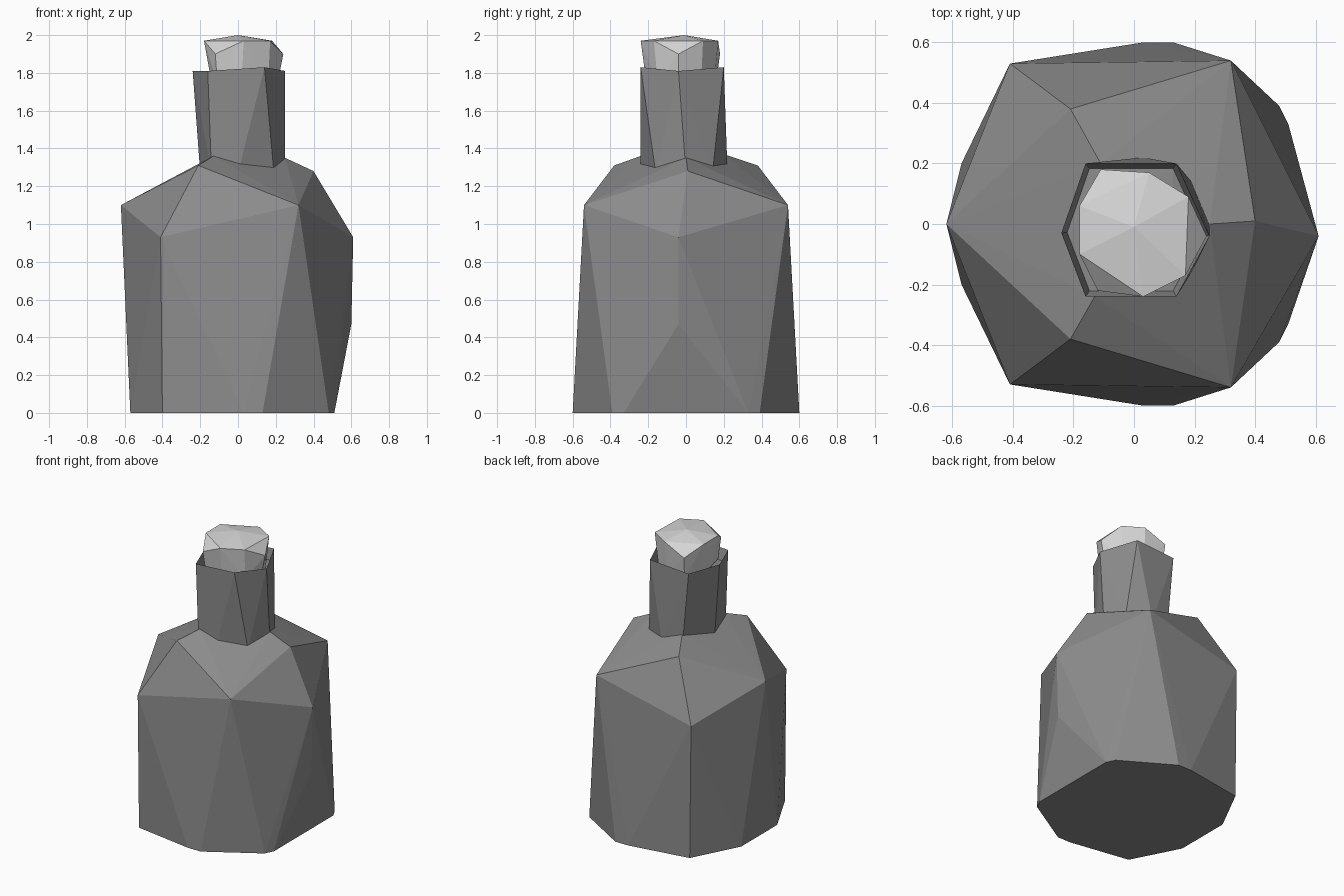
import bpy
import bmesh
from mathutils import Vector

default_cube = bpy.data.objects.get("Cube")
if default_cube:
    bpy.data.objects.remove(default_cube, do_unlink=True)


def make_material(name, value):
    material = bpy.data.materials.new(name)
    material.use_nodes = True
    colour = (value, value, value, 1)
    material.diffuse_color = colour
    shader = material.node_tree.nodes["Principled BSDF"]
    shader.inputs["Base Color"].default_value = colour
    shader.inputs["Roughness"].default_value = 0.9
    return material


def mirrored(points):
    """Return the points together with their copies across the y axis."""
    return points + [(x, -y, z) for x, y, z in points]


def at_height(ring, z):
    return [(x, y, z) for x, y in ring]


def hull_mesh(points):
    """Wrap a faceted stone-like shell around the points."""
    bm = bmesh.new()
    for point in points:
        bm.verts.new(point)
    result = bmesh.ops.convex_hull(bm, input=bm.verts[:])
    loose = {v for key in ("geom_interior", "geom_unused")
             for v in result[key] if isinstance(v, bmesh.types.BMVert)}
    bmesh.ops.delete(bm, geom=list(loose), context="VERTS")
    bmesh.ops.dissolve_limit(bm, angle_limit=0.01, verts=bm.verts[:], edges=bm.edges[:])
    bmesh.ops.recalc_face_normals(bm, faces=bm.faces[:])
    return bm


def make_object(name, bm, material):
    mesh = bpy.data.meshes.new(name)
    bm.to_mesh(mesh)
    bm.free()
    mesh.materials.append(material)
    obj = bpy.data.objects.new(name, mesh)
    bpy.context.scene.collection.objects.link(obj)
    return obj


dark_glass = make_material("dark grey glass", 0.26)
pale_stopper = make_material("pale grey stopper", 0.67)

# Body: chipped flat base, irregular shoulders and a sloping crown
base = mirrored(at_height(
    [(-0.57, 0.2), (-0.4, 0.53), (0.03, 0.6), (0.13, 0.6), (0.48, 0.39), (0.51, 0.33)], 0))
shoulders = mirrored([(0.32, 0.54, 1.1), (-0.41, 0.53, 0.93), (-0.21, 0.38, 1.31)])
side_points = [(-0.62, 0, 1.1), (0.61, -0.04, 0.93), (0.6, -0.04, 0.47), (0.4, 0.01, 1.28)]
crown = [(-0.13, -0.24, 1.36), (-0.11, 0.2, 1.37), (0.25, 0, 1.35)]
make_object("body", hull_mesh(base + shoulders + side_points + crown), dark_glass)

# Neck: eight-sided foot twisting into a six-sided mouth
foot = at_height([(-0.2, -0.03), (-0.14, -0.24), (0, -0.24), (0.19, -0.16),
                  (0.25, 0), (0.19, 0.14), (0.03, 0.22), (-0.11, 0.2)], 1.27)
mouth = [(-0.24, -0.03, 1.81), (-0.16, 0.2, 1.81), (0.14, 0.2, 1.83),
         (0.25, -0.04, 1.81), (0.14, -0.24, 1.83), (-0.16, -0.24, 1.81)]
neck = hull_mesh(foot + mouth)

# Sink the mouth to leave a thin rim around the stopper
lids = [f for f in neck.faces if f.normal.z > 0.8]
sunk = bmesh.ops.extrude_face_region(neck, geom=lids)
bmesh.ops.delete(neck, geom=[f for f in lids if f.is_valid], context="FACES")
for vert in [v for v in sunk["geom"] if isinstance(v, bmesh.types.BMVert)]:
    vert.co = Vector((vert.co.x * 0.92, vert.co.y * 0.92, vert.co.z - 0.08))
make_object("neck", neck, dark_glass)

# Stopper: tapered plug with three chipped corners
plug = at_height([(-0.14, -0.08), (-0.11, -0.2), (0.02, -0.21), (0.16, -0.15),
                  (0.21, -0.04), (0.16, 0.08), (0.04, 0.15), (-0.1, 0.16), (-0.14, 0.05)], 1.75)
rim = at_height([(-0.18, -0.1), (-0.18, 0.06), (0.03, -0.24), (0.17, -0.17),
                 (0.18, 0.09), (0.05, 0.17)], 1.97)
chips = at_height([(-0.12, -0.22), (-0.11, 0.18), (0.24, -0.04)], 1.9)
make_object("stopper", hull_mesh(plug + rim + chips + [(0, -0.01, 2)]), pale_stopper)
